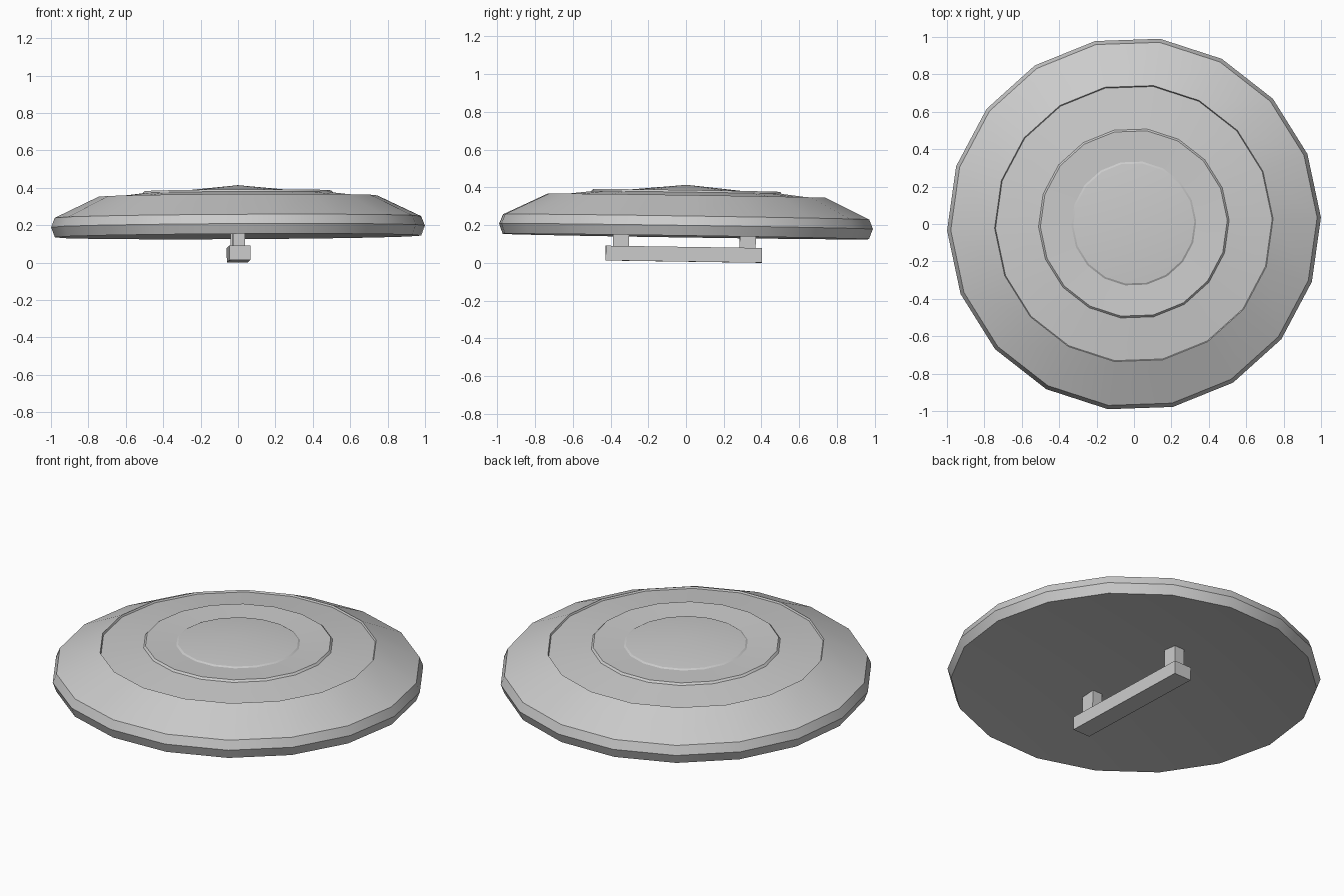
import bpy, math
from mathutils import Matrix, Euler

cube = bpy.data.objects.get("Cube")
if cube:
    bpy.data.objects.remove(cube, do_unlink=True)

SIDES = 18
# Slight lean and turn shared by every part
TILT = (Matrix.Translation((0, 0, 0.195))
        @ Euler((-0.015, -0.005, math.radians(1))).to_matrix().to_4x4()
        @ Matrix.Translation((0, 0, -0.195)))

grey = bpy.data.materials.new("light grey")
grey.use_nodes = True
GREY = (0.6, 0.6, 0.6, 1)
grey.diffuse_color = GREY
grey.node_tree.nodes["Principled BSDF"].inputs["Base Color"].default_value = GREY


def add_object(name, verts, faces):
    mesh = bpy.data.meshes.new(name)
    mesh.from_pydata(verts, [], faces)
    mesh.transform(TILT)
    mesh.materials.append(grey)
    obj = bpy.data.objects.new(name, mesh)
    bpy.context.collection.objects.link(obj)
    return obj


def lathe(name, rings, bottom, top):
    """Closed solid of revolution from (radius, height) rings, bottom to top."""
    verts = []
    for r, z in rings:
        for i in range(SIDES):
            a = math.tau * i / SIDES + math.radians(1)
            verts.append((r * math.cos(a), r * math.sin(a), z))
    low, high = len(verts), len(verts) + 1
    verts += [(0, 0, bottom), (0, 0, top)]
    faces = []
    last = (len(rings) - 1) * SIDES
    for i in range(SIDES):
        j = (i + 1) % SIDES
        faces.append((low, j, i))
        faces.append((high, last + i, last + j))
        for k in range(0, last, SIDES):
            faces.append((k + i, k + j, k + SIDES + j, k + SIDES + i))
    return add_object(name, verts, faces)


def box(name, x, y, z0, z1, width, length):
    w, h = width / 2, length / 2
    verts = [(x + sx * w, y + sy * h, z) for z in (z0, z1)
             for sx, sy in ((-1, -1), (1, -1), (1, 1), (-1, 1))]
    faces = [(3, 2, 1, 0), (4, 5, 6, 7)]
    faces += [(i, (i + 1) % 4, (i + 1) % 4 + 4, i + 4) for i in range(4)]
    return add_object(name, verts, faces)


# Shield disc: hollow underside, bevelled rim, sloped band,
# sunken ring, raised ring and a low conical boss
disc = lathe("shield_disc", [
    (0.98, 0.14), (1.0, 0.194), (0.98, 0.244),
    (0.745, 0.356), (0.74, 0.346),
    (0.51, 0.373), (0.50, 0.384),
    (0.334, 0.377), (0.324, 0.383)], 0.24, 0.414)
bpy.ops.object.select_all(action='DESELECT')
disc.select_set(True)
bpy.context.view_layer.objects.active = disc
bpy.ops.object.shade_smooth_by_angle(angle=math.radians(22))

# Hand grip behind the disc, its posts reaching into the hollow
box("grip_bar", 0.002, -0.01, 0.007, 0.085, 0.112, 0.828)
for name, y in (("front_grip_post", -0.343), ("back_grip_post", 0.328)):
    box(name, -0.002, y, 0.078, 0.213, 0.065, 0.085)
